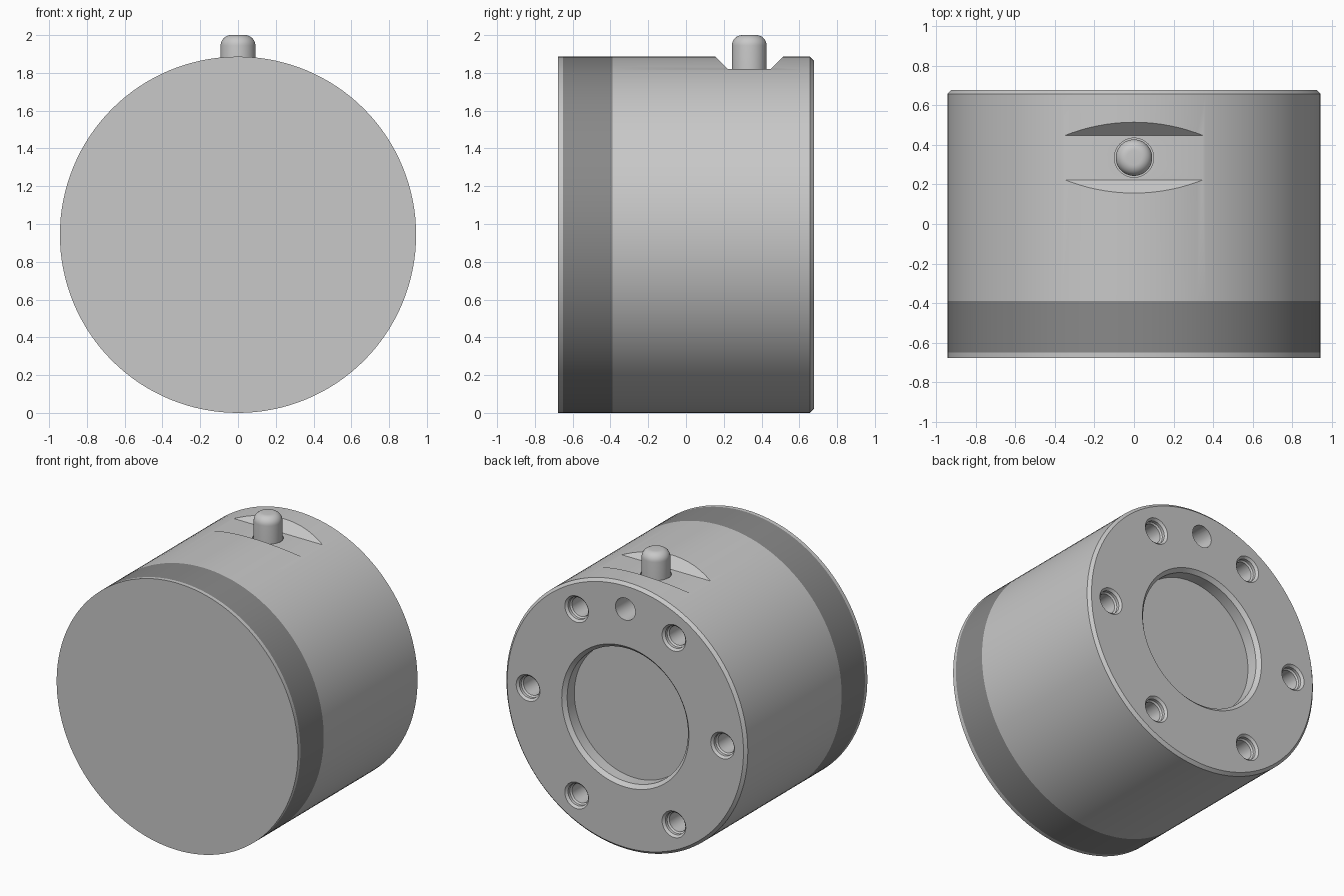
import bpy
import bmesh
from math import pi, sin, cos, radians
from mathutils import Matrix, Vector

if "Cube" in bpy.data.objects:
    bpy.data.objects.remove(bpy.data.objects["Cube"], do_unlink=True)

R = 0.943          # body radius, also the height of its axis
HALF = 0.677       # half the body length
PIN_Y = 0.335      # position of the pin along the body


def material(name, grey):
    mat = bpy.data.materials.new(name)
    mat.use_nodes = True
    colour = (grey, grey, grey, 1)
    mat.diffuse_color = colour
    mat.node_tree.nodes["Principled BSDF"].inputs["Base Color"].default_value = colour
    return mat


light_grey = material("light grey", 0.58)
dark_grey = material("dark grey", 0.25)


def new_object(name, bm, materials=()):
    bmesh.ops.recalc_face_normals(bm, faces=bm.faces)
    mesh = bpy.data.meshes.new(name)
    bm.to_mesh(mesh)
    bm.free()
    for mat in materials:
        mesh.materials.append(mat)
    obj = bpy.data.objects.new(name, mesh)
    bpy.context.collection.objects.link(obj)
    return obj


def lathe(name, profile, segments, place, materials=()):
    """Closed solid from (radius, height) points turned about local z."""
    bm = bmesh.new()
    rings = []
    for r, h in profile:
        rings.append([bm.verts.new(place @ Vector((r * cos(a), r * sin(a), h)))
                      for a in (2 * pi * i / segments for i in range(segments))])
    for low, high in zip(rings, rings[1:]):
        for i in range(segments):
            j = (i + 1) % segments
            bm.faces.new((low[i], low[j], high[j], high[i]))
    bm.faces.new(rings[0])
    bm.faces.new(rings[-1])
    return new_object(name, bm, materials)


def along_y(x=0, z=R):
    return Matrix.Translation((x, 0, z)) @ Matrix.Rotation(-pi / 2, 4, 'X')


def cut(target, cutter):
    cutter.hide_render = True
    mod = target.modifiers.new("cut", 'BOOLEAN')
    mod.operation = 'DIFFERENCE'
    mod.solver = 'EXACT'
    mod.object = cutter
    bpy.context.view_layer.objects.active = target
    bpy.ops.object.modifier_apply(modifier=mod.name)
    bpy.data.objects.remove(cutter, do_unlink=True)


def smooth(obj):
    bpy.ops.object.select_all(action='DESELECT')
    obj.select_set(True)
    bpy.context.view_layer.objects.active = obj
    bpy.ops.object.shade_smooth_by_angle(angle=radians(30))


# Drum body with a chamfered back edge and a dark band near the front
BAND = (-0.65, -0.39)
body = lathe("body", [(R, -HALF), (R, BAND[0]), (R, BAND[1]),
                      (R, HALF - 0.02), (R - 0.02, HALF)],
             128, along_y(), (light_grey, dark_grey))
for face in body.data.polygons:
    if BAND[0] < face.center.y < BAND[1]:
        face.material_index = 1

# Central recess with a chamfered rim
cut(body, lathe("recess_cutter", [(0.472, HALF - 0.105), (0.472, HALF - 0.025),
                                  (0.497, HALF), (0.497, HALF + 0.1)], 96, along_y()))

# Six stepped screw holes and one plain locating hole
BOLT_RADIUS = 0.76
for k in range(6):
    a = k * pi / 3
    cut(body, lathe("screw_hole_cutter",
                    [(0.068, HALF - 0.25), (0.068, HALF - 0.045), (0.078, HALF - 0.035),
                     (0.078, HALF - 0.015), (0.093, HALF), (0.093, HALF + 0.1)],
                    32, along_y(BOLT_RADIUS * cos(a), R + BOLT_RADIUS * sin(a))))
cut(body, lathe("locating_hole_cutter", [(0.078, HALF - 0.2), (0.078, HALF + 0.1)],
                32, along_y(0, R + BOLT_RADIUS)))

# Flat notch with sloping sides across the top
FLOOR = 1.82
bm = bmesh.new()
outline = [(-0.113, FLOOR), (0.113, FLOOR), (0.313, FLOOR + 0.2), (-0.313, FLOOR + 0.2)]
section = bm.faces.new([bm.verts.new((-1, PIN_Y + y, z)) for y, z in outline])
grown = bmesh.ops.extrude_face_region(bm, geom=[section])
bmesh.ops.translate(bm, vec=(2, 0, 0),
                    verts=[v for v in grown["geom"] if isinstance(v, bmesh.types.BMVert)])
cut(body, new_object("notch_cutter", bm))

# Narrow clearance around the pin
pin_place = Matrix.Translation((0, PIN_Y, 0))
cut(body, lathe("pin_hole_cutter", [(0.099, FLOOR - 0.05), (0.099, FLOOR + 0.1)],
                48, pin_place))
smooth(body)

# Pin with a rounded top
PIN_R, ROUND = 0.092, 0.055
dome = [(PIN_R - ROUND + ROUND * cos(t), 2 - ROUND + ROUND * sin(t))
        for t in (i * pi / 16 for i in range(9))]
pin = lathe("locating_pin", [(PIN_R, FLOOR - 0.06)] + dome, 48, pin_place, (light_grey,))
smooth(pin)
